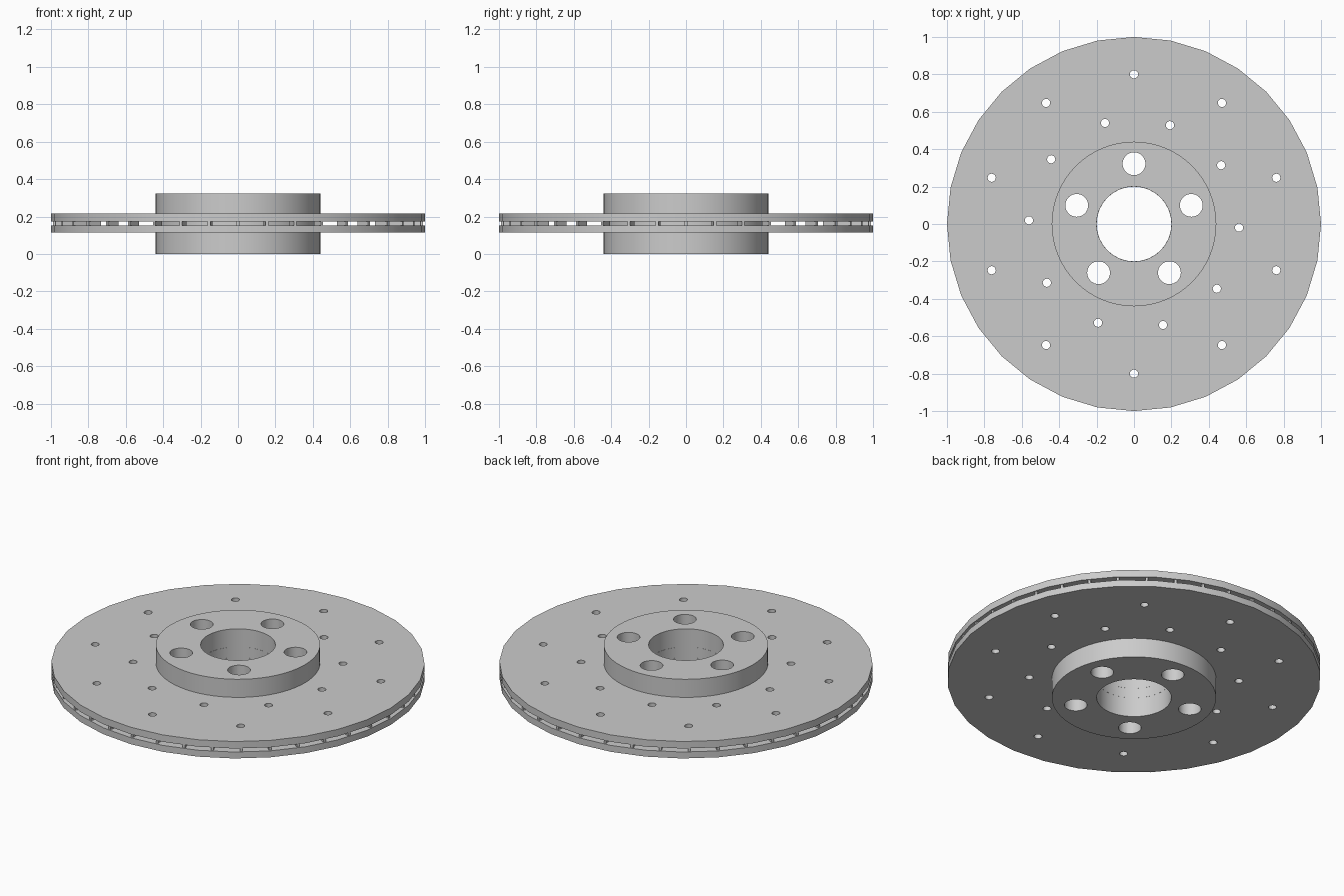
import bpy, bmesh
from math import sin, cos, pi, radians
from mathutils import Matrix

if "Cube" in bpy.data.objects:
    bpy.data.objects.remove(bpy.data.objects["Cube"])


def finish(bm, name):
    bmesh.ops.recalc_face_normals(bm, faces=bm.faces[:])
    me = bpy.data.meshes.new(name)
    bm.to_mesh(me)
    bm.free()
    ob = bpy.data.objects.new(name, me)
    bpy.context.collection.objects.link(ob)
    return ob


def ring(name, r_in, r_out, z0, z1, n):
    """Flat washer: rectangular section swept around z."""
    bm = bmesh.new()
    section = [(r_in, z0), (r_out, z0), (r_out, z1), (r_in, z1)]
    loops = []
    for i in range(n):
        a = 2 * pi * i / n
        loops.append([bm.verts.new((r * cos(a), r * sin(a), z)) for r, z in section])
    for i in range(n):
        p, q = loops[i], loops[(i + 1) % n]
        for k in range(4):
            m = (k + 1) % 4
            bm.faces.new((p[k], q[k], q[m], p[m]))
    return finish(bm, name)


def hole_cutter(name, circles):
    """circles: (count, start angle, pitch radius, hole radius, sides)"""
    bm = bmesh.new()
    for count, start, pitch, r, sides in circles:
        for i in range(count):
            a = radians(start) + 2 * pi * i / count
            bmesh.ops.create_cone(
                bm, cap_ends=True, segments=sides, radius1=r, radius2=r, depth=1,
                matrix=Matrix.Translation((pitch * cos(a), pitch * sin(a), 0.16)))
    ob = finish(bm, name)
    ob.hide_render = True
    return ob


def cut(ob, cutter):
    mod = ob.modifiers.new("holes", 'BOOLEAN')
    mod.operation = 'DIFFERENCE'
    mod.solver = 'EXACT'
    mod.object = cutter
    bpy.ops.object.select_all(action='DESELECT')
    bpy.context.view_layer.objects.active = ob
    ob.select_set(True)
    bpy.ops.object.modifier_apply(modifier=mod.name)
    bpy.ops.object.shade_smooth_by_angle(angle=radians(30))


bolts = (5, 90, 0.322, 0.061, 32)
bolt_cutter = hole_cutter("bolt_cutter", [bolts])
drill_cutter = hole_cutter("drill_cutter", [
    bolts, (10, 90, 0.80, 0.022, 16), (10, -2, 0.562, 0.022, 16)])

# Central hub with bore and bolt holes
hub = ring("hub", 0.20, 0.44, 0.0, 0.322, 64)
cut(hub, bolt_cutter)

# Two drilled friction plates
for name, z0, z1 in (("lower_plate", 0.115, 0.153), ("upper_plate", 0.174, 0.215)):
    cut(ring(name, 0.20, 1.0, z0, z1, 32), drill_cutter)

# Short cooling vanes between the plates near the rim
bm = bmesh.new()
for i in range(40):
    m = (Matrix.Rotation(2 * pi * i / 40, 4, 'Z')
         @ Matrix.Translation((0.95, 0, 0.1635))
         @ Matrix.Diagonal((0.08, 0.014, 0.025, 1)))
    bmesh.ops.create_cube(bm, size=1, matrix=m)
finish(bm, "cooling_vanes")

for c in (bolt_cutter, drill_cutter):
    bpy.data.objects.remove(c, do_unlink=True)
